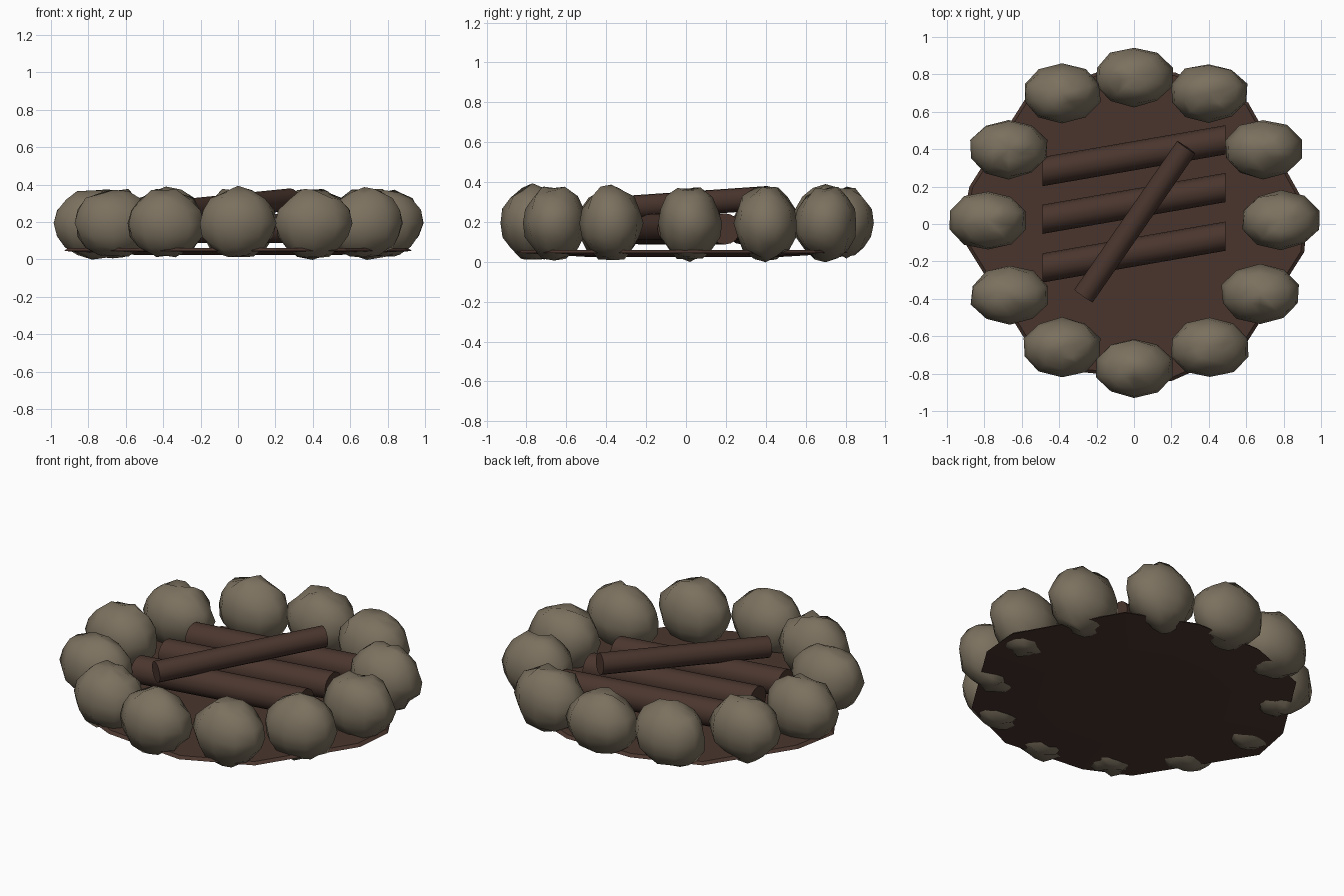
import bpy, bmesh, math, random
from mathutils import Vector, Matrix

random.seed(4)
cube = bpy.data.objects.get("Cube")
if cube:
    bpy.data.objects.remove(cube)


def material(name, rgb):
    m = bpy.data.materials.new(name)
    m.use_nodes = True
    m.diffuse_color = (*rgb, 1)
    m.node_tree.nodes["Principled BSDF"].inputs["Base Color"].default_value = (*rgb, 1)
    return m


STONE = material("grey_stone", (0.20, 0.165, 0.115))
WOOD = material("dark_brown", (0.068, 0.036, 0.027))


def finish(bm, name, mat, angle=None):
    bmesh.ops.recalc_face_normals(bm, faces=bm.faces[:])
    mesh = bpy.data.meshes.new(name)
    bm.to_mesh(mesh)
    bm.free()
    mesh.materials.append(mat)
    obj = bpy.data.objects.new(name, mesh)
    bpy.context.collection.objects.link(obj)
    if angle:
        bpy.ops.object.select_all(action="DESELECT")
        obj.select_set(True)
        bpy.context.view_layer.objects.active = obj
        bpy.ops.object.shade_smooth_by_angle(angle=math.radians(angle))
    return obj


# Thin earth slab with a shallow bowl underside
OUTLINE = [(0.93, 0.08), (0.61, 0.65), (0.22, 0.81), (-0.2, 0.81), (-0.58, 0.67),
           (-0.88, 0.2), (-0.93, -0.06), (-0.55, -0.67), (-0.3, -0.79),
           (0.2, -0.84), (0.58, -0.67), (0.91, -0.15)]
bm = bmesh.new()
top, rim, base = [[bm.verts.new((x * s, y * s, z)) for x, y in OUTLINE]
                  for s, z in ((0.98, 0.06), (1.0, 0.045), (0.6, 0.025))]
bm.faces.new(top)
bm.faces.new(base)
for a, b in ((top, rim), (rim, base)):
    for i in range(len(a)):
        j = (i + 1) % len(a)
        bm.faces.new((a[i], a[j], b[j], b[i]))
finish(bm, "ground_slab", WOOD)


# Ring of lumpy stones, wider along x and rougher near the poles
def stone(name, x, y):
    bm = bmesh.new()
    bmesh.ops.create_uvsphere(bm, u_segments=10, v_segments=8, radius=1)
    for v in bm.verts:
        rough = 0.03 + 0.07 * abs(v.co.z) ** 2
        v.co *= 1 + random.uniform(-rough, rough)
        v.co.x *= 0.213
        v.co.y *= 0.158
        v.co.z = v.co.z * 0.182 + 0.194
        v.co += Vector((x, y, 0))
    finish(bm, name, STONE, 60)


CENTRES = [(0, 0.785), (0.4, 0.7), (0.69, 0.4), (0.785, 0.02), (0.675, -0.375),
           (0.405, -0.66), (0, -0.77), (-0.385, -0.66), (-0.665, -0.38),
           (-0.78, 0.02), (-0.67, 0.4), (-0.385, 0.7)]
for i, (x, y) in enumerate(CENTRES):
    stone(f"ring_stone_{i + 1}", x, y)


# Firewood: three parallel logs and one laid across them
def log(name, start, end, radius, sheared):
    start, end = Vector(start), Vector(end)
    axis = end - start
    bm = bmesh.new()
    bmesh.ops.create_cone(bm, cap_ends=True, segments=16, radius1=radius,
                          radius2=radius, depth=1)
    if sheared:
        # Ends stay square to x while the body slants
        for v in bm.verts:
            t, y, z = v.co.z, v.co.x, v.co.y
            v.co = (start + end) / 2 + axis * t + Vector((0, y, z))
    else:
        turn = axis.to_track_quat("Z", "Y").to_matrix().to_4x4()
        size = Matrix.Diagonal((1, 1, axis.length, 1))
        bmesh.ops.transform(bm, verts=bm.verts[:],
                            matrix=Matrix.Translation((start + end) / 2) @ turn @ size)
    finish(bm, name, WOOD, 40)


for i, y in enumerate((0.365, 0.11, -0.15)):
    log(f"lower_log_{i + 1}", (-0.49, y - 0.085, 0.165), (0.49, y + 0.085, 0.165), 0.078, True)
log("cross_log", (-0.27, -0.385, 0.265), (0.28, 0.41, 0.32), 0.06, False)
